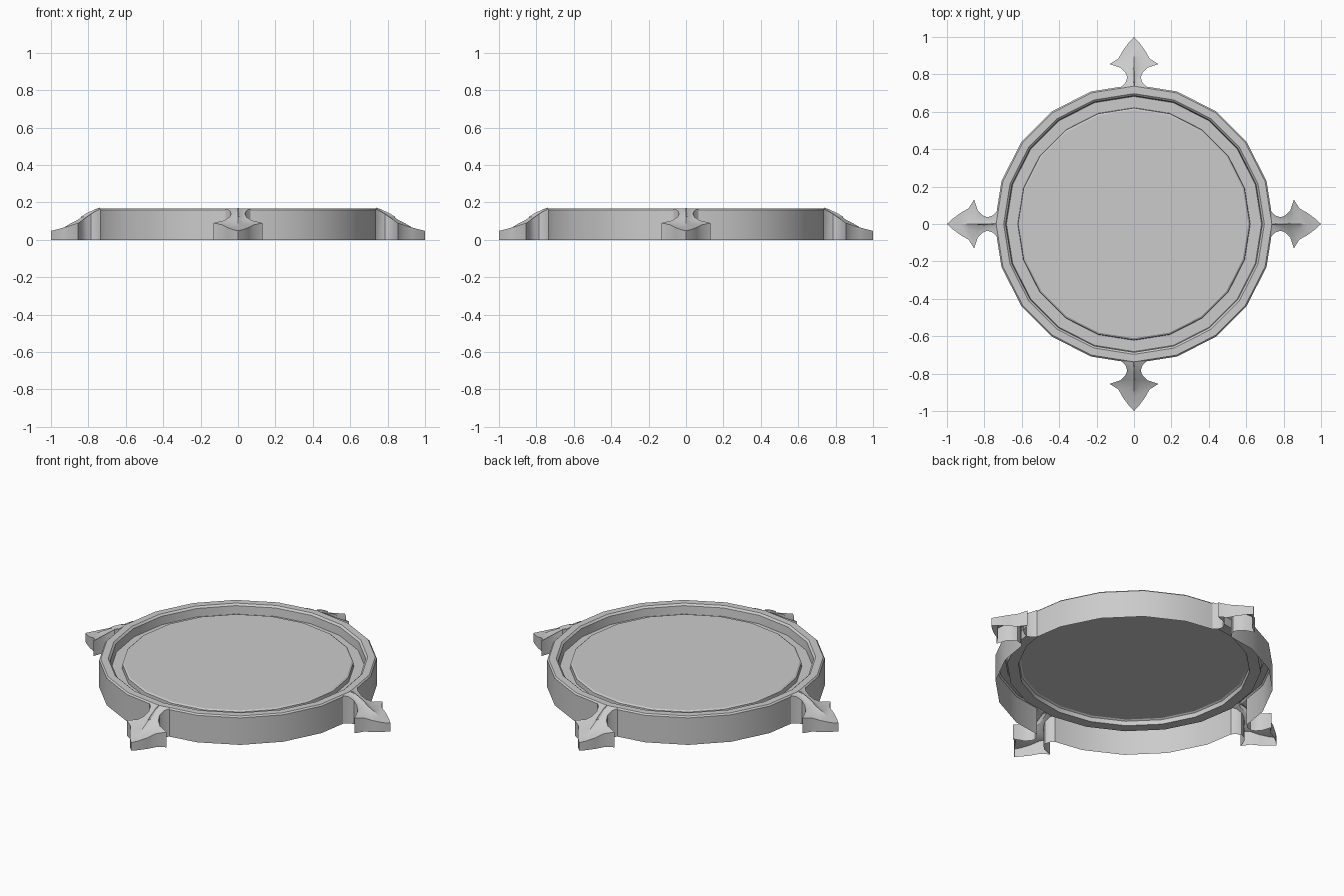
import bpy, bmesh
from math import cos, sin, pi, radians
from mathutils import Matrix

if "Cube" in bpy.data.objects:
    bpy.data.objects.remove(bpy.data.objects["Cube"])

SIDES = 20
R = 0.745


def finish(name, bm):
    bmesh.ops.remove_doubles(bm, verts=bm.verts, dist=0.0004)
    me = bpy.data.meshes.new(name)
    bm.to_mesh(me)
    bm.free()
    me.shade_smooth()
    me.set_sharp_from_angle(angle=radians(30))
    ob = bpy.data.objects.new(name, me)
    bpy.context.collection.objects.link(ob)
    return ob


def strip(bm, rows, closed=False):
    """Skin consecutive rows of points with quads."""
    vs = [[bm.verts.new(p) for p in row] for row in rows]
    for a, b in zip(vs, vs[1:]):
        n = len(a)
        for i in range(n if closed else n - 1):
            j = (i + 1) % n
            bm.faces.new((a[i], a[j], b[j], b[i]))
    return vs


def ring(r, z):
    return [(r * cos(2 * pi * i / SIDES), r * sin(2 * pi * i / SIDES), z) for i in range(SIDES)]


# Dish: bevelled rim, sunken groove and raised floor disc
bm = bmesh.new()
profile = [(R, 0.160), (0.737, 0.168), (0.697, 0.168), (0.686, 0.158),
           (0.682, 0.110), (0.622, 0.110), (0.620, 0.136), (0.611, 0.142)]
vs = strip(bm, [ring(r, z) for r, z in profile], True)
bm.faces.new(vs[-1])
finish("dish", bm)

# Outer wall: four sections, open where the ornaments join
bm = bmesh.new()
base = ring(R, 0)
t = 0.28


def mix(a, b):
    return tuple(a[k] * (1 - t) + b[k] * t for k in range(3))


for q in range(4):
    p = [base[(q * 5 + i) % SIDES] for i in range(6)]
    p[0], p[5] = mix(p[0], p[1]), mix(p[5], p[4])
    strip(bm, [p, [(x, y, 0.160) for x, y, z in p]])
finish("outer_wall", bm)

# Ornament rows: radius, half width, height, leaf half width, leaf lift
ROWS = [(1.000, 0.000, 0.048, 0.000, 0.000), (0.970, 0.028, 0.055, 0.000, 0.000),
        (0.930, 0.058, 0.066, 0.000, 0.000), (0.885, 0.083, 0.080, 0.028, 0.013),
        (0.855, 0.130, 0.090, 0.034, 0.018), (0.835, 0.072, 0.104, 0.033, 0.018),
        (0.810, 0.046, 0.121, 0.028, 0.016), (0.785, 0.036, 0.139, 0.020, 0.012),
        (0.755, 0.045, 0.157, 0.012, 0.008), (0.735, 0.066, 0.166, 0.008, 0.002)]
# Small inner leaf: radius, half width, height
LEAF = [(0.840, 0.000, 0.119), (0.815, 0.012, 0.135), (0.785, 0.014, 0.150),
        (0.755, 0.010, 0.163), (0.738, 0.004, 0.168)]

for k, side in enumerate(("right", "back", "left", "front")):
    bm = bmesh.new()
    strip(bm, [[(r, -w, h), (r, -l, h), (r, 0, h + u), (r, l, h), (r, w, h)]
               for r, w, h, l, u in ROWS])
    # Vertical skirt around the outline
    edge = [(r, -w, h) for r, w, h, l, u in reversed(ROWS)] + \
           [(r, w, h) for r, w, h, l, u in ROWS[1:]]
    strip(bm, [[(x, y, 0) for x, y, z in edge], edge])
    # Raised inner leaf
    strip(bm, [[(r, -w, h - 0.012), (r, 0, h + 0.004), (r, w, h - 0.012)] for r, w, h in LEAF])
    bm.transform(Matrix.Rotation(k * pi / 2, 4, 'Z'))
    finish(side + "_ornament", bm)
